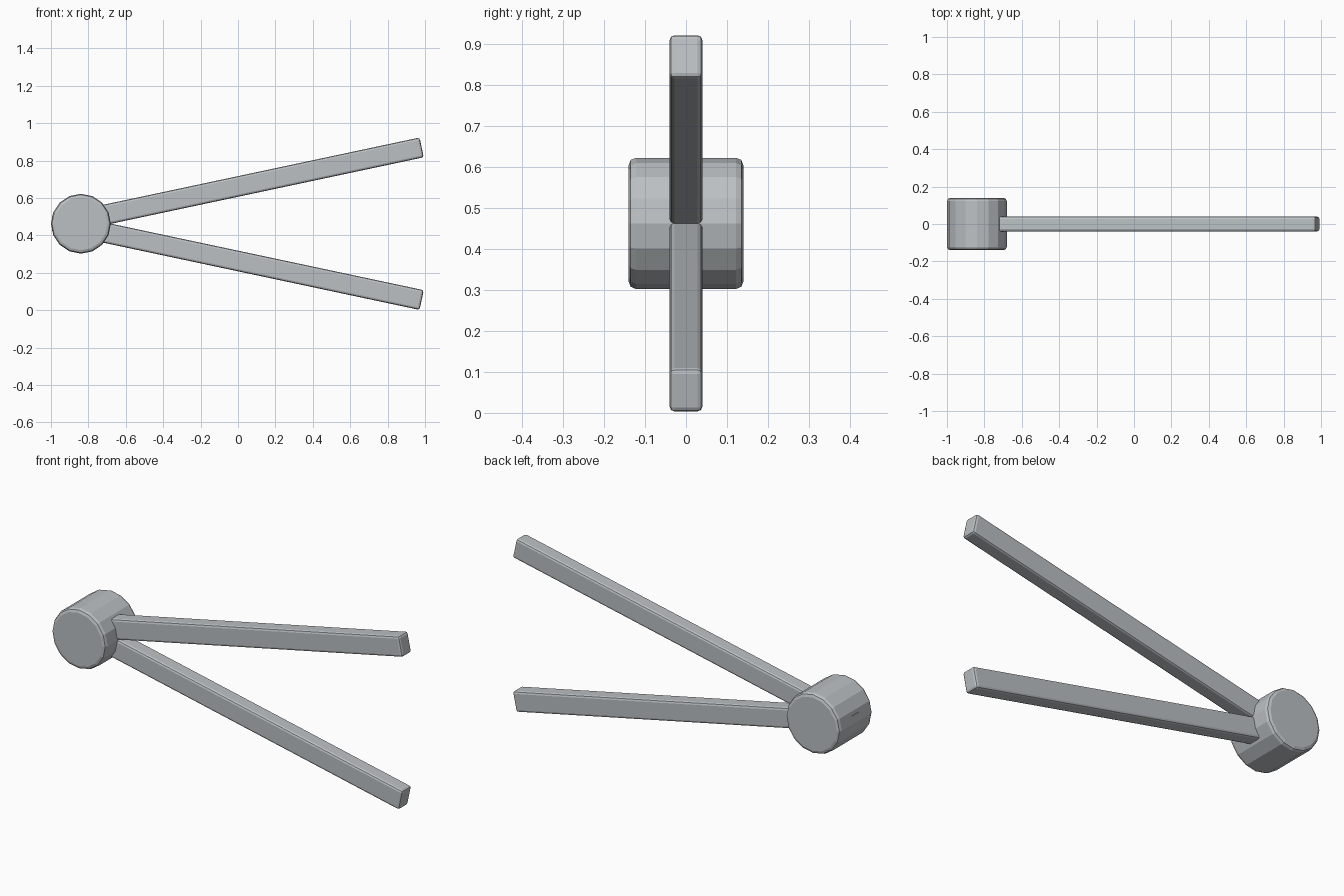
import bpy, math

if "Cube" in bpy.data.objects:
    bpy.data.objects.remove(bpy.data.objects["Cube"])

# Single grey finish
grey = bpy.data.materials.new("satin_grey")
grey.diffuse_color = (0.50, 0.53, 0.55, 1)
grey.use_nodes = True
grey.node_tree.nodes["Principled BSDF"].inputs["Base Color"].default_value = grey.diffuse_color

MID_Z = 0.462


def finish(obj, name, bevel, segments):
    """Name, colour and round the edges of a part."""
    obj.name = name
    obj.data.materials.append(grey)
    mod = obj.modifiers.new("rounded_edges", 'BEVEL')
    mod.width = bevel
    mod.segments = segments
    mod.limit_method = 'ANGLE'
    mod.angle_limit = math.radians(40)


# Pivot hub: short 16-sided drum lying along y
bpy.ops.mesh.primitive_cylinder_add(vertices=16, radius=0.16, depth=0.28,
                                    location=(-0.84, 0, MID_Z),
                                    rotation=(math.pi / 2, 0, 0))
finish(bpy.context.object, "pivot_hub", 0.018, 2)

# Two long arms, mirrored about the hub's height, passing through the hub
TILT = math.radians(12)
LENGTH, WIDTH, THICK = 2.012, 0.108, 0.08
END_X, END_RISE = 0.982, 0.408
for name, side in (("upper_arm", 1), ("lower_arm", -1)):
    cx = END_X - math.cos(TILT) * LENGTH / 2
    cz = MID_Z + side * (END_RISE - math.sin(TILT) * LENGTH / 2)
    bpy.ops.mesh.primitive_cube_add(size=1, location=(cx, 0, cz),
                                    rotation=(0, -side * TILT, 0))
    arm = bpy.context.object
    arm.scale = (LENGTH, THICK, WIDTH)
    bpy.ops.object.transform_apply(location=False, rotation=False, scale=True)
    finish(arm, name, 0.012, 2)
